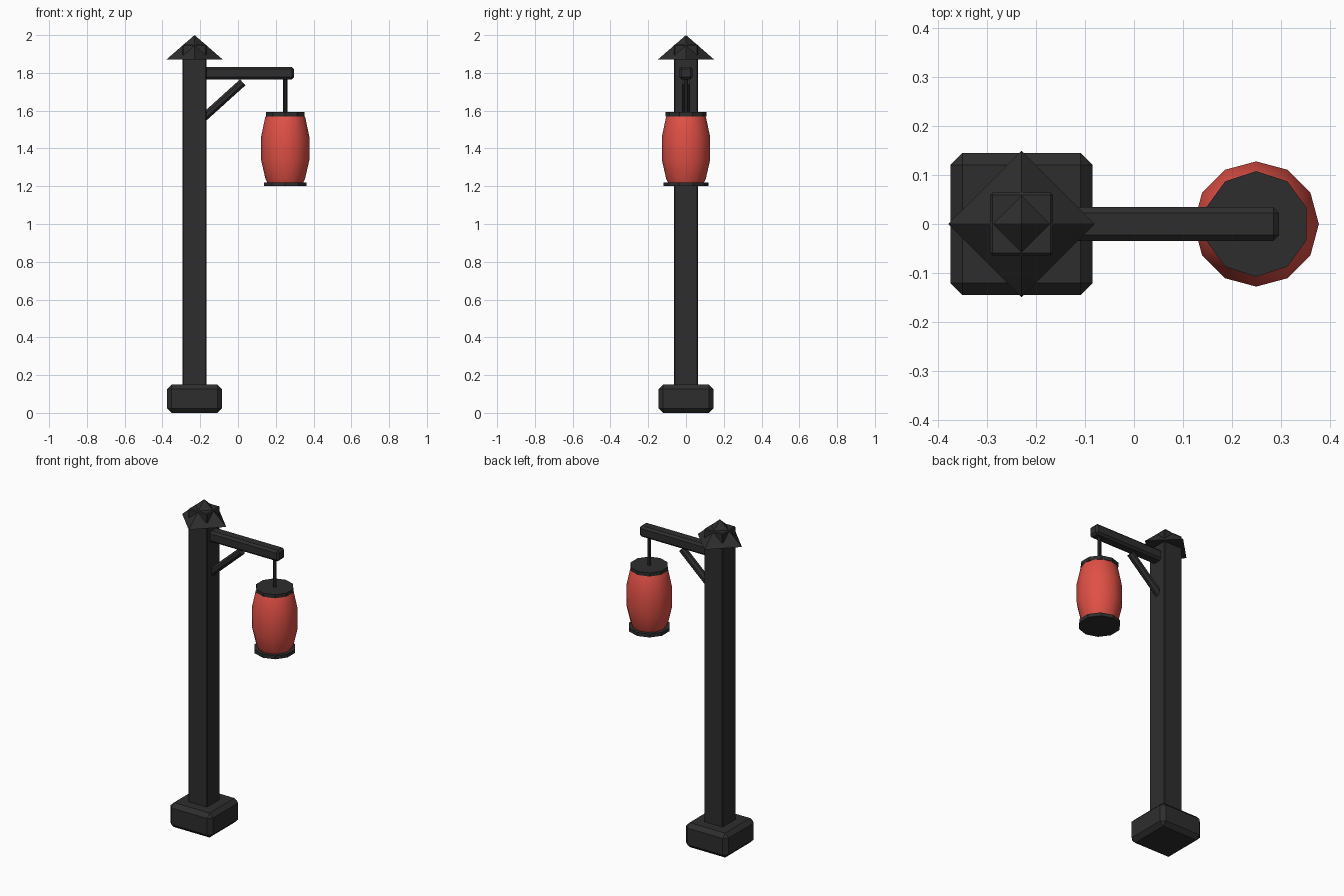
import bpy, math
from mathutils import Vector

cube = bpy.data.objects.get("Cube")
if cube:
    bpy.data.objects.remove(cube, do_unlink=True)


def material(name, rgb):
    m = bpy.data.materials.new(name)
    m.use_nodes = True
    m.diffuse_color = (*rgb, 1)
    bsdf = m.node_tree.nodes["Principled BSDF"]
    bsdf.inputs["Base Color"].default_value = (*rgb, 1)
    bsdf.inputs["Roughness"].default_value = 0.8
    return m


DARK = material("charcoal", (0.027, 0.027, 0.027))
RED = material("lantern_red", (0.74, 0.08, 0.06))
POST_X, LAMP_X = -0.23, 0.25


def finish(name, mat):
    obj = bpy.context.object
    obj.name = name
    obj.data.materials.append(mat)
    return obj


def box(name, lo, hi, bevel):
    lo, hi = Vector(lo), Vector(hi)
    bpy.ops.mesh.primitive_cube_add(size=1, location=(lo + hi) / 2)
    obj = finish(name, DARK)
    obj.scale = hi - lo
    bpy.ops.object.transform_apply(location=False, rotation=False, scale=True)
    mod = obj.modifiers.new("chamfer", 'BEVEL')
    mod.width, mod.segments = bevel, 1
    return obj


def rod(name, start, end, radius, sides, turn=0.0):
    start, end = Vector(start), Vector(end)
    axis = end - start
    bpy.ops.mesh.primitive_cylinder_add(vertices=sides, radius=radius, depth=axis.length)
    obj = finish(name, DARK)
    for v in obj.data.vertices:
        x, y = v.co.x, v.co.y
        v.co.x = x * math.cos(turn) - y * math.sin(turn)
        v.co.y = x * math.sin(turn) + y * math.cos(turn)
    obj.location = (start + end) / 2
    obj.rotation_euler = axis.to_track_quat('Z', 'Y').to_euler()
    return obj


# Post on its chamfered foot
box("base", (POST_X - 0.145, -0.145, 0), (POST_X + 0.145, 0.145, 0.15), 0.024)
box("post", (POST_X - 0.064, -0.064, 0.1), (POST_X + 0.064, 0.064, 1.95), 0.005)

# Diamond-turned pyramid roof that the post top pokes through
bpy.ops.mesh.primitive_cone_add(vertices=4, radius1=0.15, radius2=0, depth=0.13,
                                location=(POST_X, 0, 1.935))
finish("roof_cap", DARK)

# Arm, diagonal brace and hanger
box("arm", (POST_X, -0.035, 1.765), (0.297, 0.035, 1.832), 0.012)
rod("brace", (-0.2, 0, 1.547), (0.025, 0, 1.75), 0.023, 8, math.pi / 8)
rod("hanger", (LAMP_X, 0, 1.57), (LAMP_X, 0, 1.78), 0.011, 8)

# Lantern end plates
rod("lantern_top_plate", (LAMP_X, 0, 1.57), (LAMP_X, 0, 1.592), 0.108, 10)
rod("lantern_bottom_plate", (LAMP_X, 0, 1.2), (LAMP_X, 0, 1.221), 0.118, 10)

# Barrel-shaped lantern body, revolved from a profile of (radius, height)
profile = [(0.09, 1.21), (0.105, 1.24), (0.128, 1.34),
           (0.128, 1.46), (0.106, 1.565), (0.096, 1.582)]
SIDES = 12
verts = [(r * math.cos(i * math.tau / SIDES), r * math.sin(i * math.tau / SIDES), z)
         for r, z in profile for i in range(SIDES)]
faces = [(k * SIDES + i, k * SIDES + (i + 1) % SIDES,
          (k + 1) * SIDES + (i + 1) % SIDES, (k + 1) * SIDES + i)
         for k in range(len(profile) - 1) for i in range(SIDES)]
faces.append(tuple(reversed(range(SIDES))))
faces.append(tuple(range(len(verts) - SIDES, len(verts))))
mesh = bpy.data.meshes.new("lantern_body")
mesh.from_pydata(verts, [], faces)
body = bpy.data.objects.new("lantern_body", mesh)
body.location.x = LAMP_X
bpy.context.collection.objects.link(body)
mesh.materials.append(RED)
bpy.ops.object.select_all(action='DESELECT')
body.select_set(True)
bpy.context.view_layer.objects.active = body
bpy.ops.object.shade_smooth_by_angle(angle=math.radians(40))
